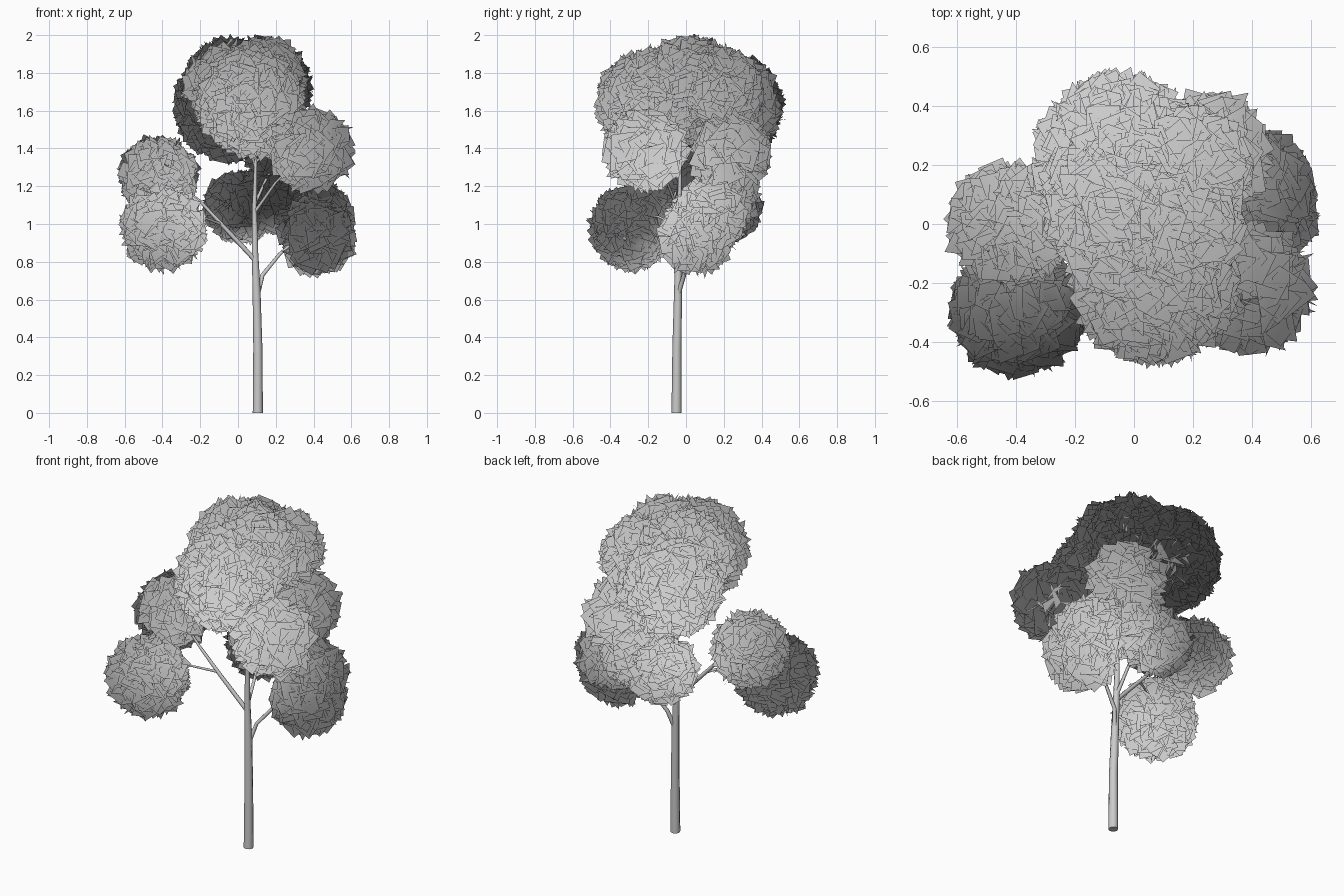
import bpy, bmesh, math, random
from mathutils import Vector, Matrix

if "Cube" in bpy.data.objects:
    bpy.data.objects.remove(bpy.data.objects["Cube"])

random.seed(4)
CROWN = Vector((0.0, 0.0, 0.87))

# Leaf clusters: name, centre, outer radius, card size
clusters = [
    ("front_left_low", (-0.395, -0.29, 0.98), 0.225, 0.095),
    ("left_mid", (-0.42, 0.0, 1.25), 0.21, 0.095),
    ("right_low", (0.42, 0.06, 0.94), 0.205, 0.11),
    ("right_low_back", (0.41, 0.12, 1.04), 0.20, 0.10),
    ("back_low_left", (0.01, 0.21, 1.09), 0.19, 0.095),
    ("back_low_right", (0.2, 0.2, 1.14), 0.185, 0.10),
    ("right_front_mid", (0.39, -0.22, 1.39), 0.22, 0.125),
    ("right_back_mid", (0.25, 0.24, 1.37), 0.21, 0.12),
    ("crown_front", (0.07, -0.19, 1.64), 0.285, 0.095),
    ("crown_back", (-0.05, 0.22, 1.62), 0.29, 0.095),
    ("crown_left", (-0.04, 0.06, 1.72), 0.26, 0.095),
    ("crown_top", (0.13, 0.0, 1.76), 0.235, 0.095),
    ("crown_right", (0.17, 0.18, 1.72), 0.22, 0.095),
]


def hidden(p, name):
    # True where another cluster covers the point
    return any(n != name and (p - Vector(c)).length < r - 0.10
               for n, c, r, _ in clusters)


# Balls of freely turned square leaf cards, shaded as one soft crown
def leaf_cluster(name, centre, radius, size):
    bm = bmesh.new()
    centre = Vector(centre)
    radius -= size * 0.42
    count = int(4 * math.pi * radius ** 2 / size ** 2 * 8)
    for i in range(count):
        z = 1 - 2 * (i + 0.5) / count
        a = i * 2.39996
        s = math.sqrt(1 - z * z)
        n = Vector((s * math.cos(a), s * math.sin(a), z))
        p = centre + n * radius * random.uniform(0.95, 1.02)
        if hidden(p, name):
            continue
        turn = Vector([random.gauss(0, 1) for _ in range(3)]).normalized()
        rot = (turn + n * 0.4).to_track_quat('Z', 'Y').to_matrix().to_4x4()
        spin = Matrix.Rotation(random.uniform(0, math.tau), 4, 'Z')
        h = size * random.uniform(0.42, 0.54)
        m = Matrix.Translation(p) @ rot @ spin
        f = bm.faces.new([bm.verts.new(m @ Vector((x * h, y * h, 0)))
                          for x, y in ((-1, -1), (1, -1), (1, 1), (-1, 1))])
        f.smooth = True
    me = bpy.data.meshes.new(name)
    bm.to_mesh(me)
    bm.free()
    me.normals_split_custom_set_from_vertices(
        [(v.co - CROWN).normalized() for v in me.vertices])
    bpy.context.collection.objects.link(bpy.data.objects.new("leaves_" + name, me))


for c in clusters:
    leaf_cluster(*c)


# Tapered round limb through (x, y, z, radius) points
def limb(name, pts):
    cu = bpy.data.curves.new(name, 'CURVE')
    cu.dimensions = '3D'
    cu.bevel_depth = 1.0
    cu.bevel_resolution = 2
    cu.use_fill_caps = True
    sp = cu.splines.new('POLY')
    sp.points.add(len(pts) - 1)
    for q, (x, y, z, r) in zip(sp.points, pts):
        q.co = (x, y, z, 1)
        q.radius = r
    ob = bpy.data.objects.new(name, cu)
    bpy.context.collection.objects.link(ob)
    bpy.ops.object.select_all(action='DESELECT')
    ob.select_set(True)
    bpy.context.view_layer.objects.active = ob
    bpy.ops.object.convert(target='MESH')
    bpy.ops.object.shade_smooth_by_angle(angle=math.radians(50))


# Trunk and branches
limb("trunk", [(0.105, -0.05, 0, 0.027), (0.105, -0.048, 0.35, 0.024),
               (0.098, -0.042, 0.65, 0.021), (0.09, -0.04, 0.85, 0.017),
               (0.087, -0.035, 1.1, 0.012), (0.095, -0.03, 1.38, 0.008),
               (0.08, -0.03, 1.6, 0.004)])
limb("left_branch", [(0.09, -0.042, 0.81, 0.013), (-0.07, -0.06, 0.98, 0.011),
                     (-0.2, -0.07, 1.12, 0.008), (-0.36, -0.03, 1.24, 0.004)])
limb("left_low_branch", [(-0.09, -0.06, 1.0, 0.008), (-0.2, -0.15, 1.04, 0.006),
                         (-0.34, -0.25, 1.02, 0.004)])
limb("right_branch", [(0.102, -0.043, 0.62, 0.013), (0.13, -0.01, 0.73, 0.011),
                      (0.22, 0.02, 0.84, 0.009), (0.38, 0.07, 0.98, 0.004)])
limb("back_branch", [(0.09, -0.04, 0.84, 0.011), (0.08, 0.06, 1.0, 0.008),
                     (0.06, 0.18, 1.12, 0.004)])
limb("right_front_branch", [(0.087, -0.035, 1.06, 0.009), (0.2, -0.1, 1.22, 0.007),
                            (0.36, -0.2, 1.38, 0.004)])
limb("right_back_branch", [(0.087, -0.035, 1.1, 0.009), (0.15, 0.08, 1.24, 0.007),
                           (0.22, 0.2, 1.36, 0.004)])
limb("crown_back_branch", [(0.093, -0.03, 1.3, 0.008), (0.04, 0.08, 1.48, 0.006),
                           (-0.02, 0.18, 1.64, 0.003)])
limb("crown_front_branch", [(0.095, -0.03, 1.33, 0.007), (0.17, -0.06, 1.39, 0.005),
                            (0.2, -0.12, 1.6, 0.003)])
